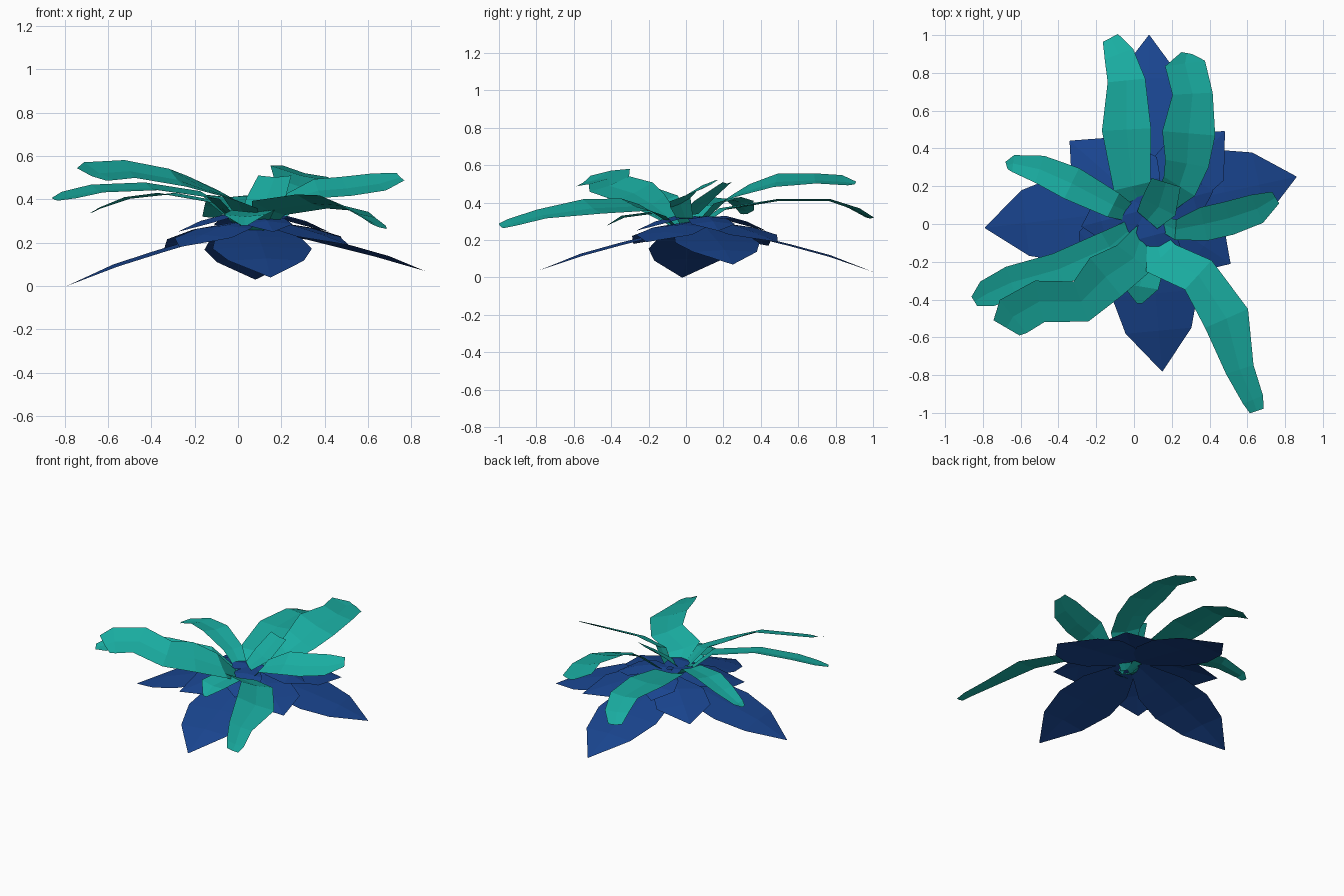
import bpy, math
from mathutils import Vector

if "Cube" in bpy.data.objects:
    bpy.data.objects.remove(bpy.data.objects["Cube"])


def material(name, rgb):
    m = bpy.data.materials.new(name)
    m.diffuse_color = (*rgb, 1)
    m.use_nodes = True
    m.node_tree.nodes["Principled BSDF"].inputs["Base Color"].default_value = m.diffuse_color
    return m


TEAL = material("teal_leaf", (0.01, 0.42, 0.36))
BLUE = material("blue_leaf", (0.01, 0.06, 0.28))


def leaf(name, rows, mat, roll=0.0, crease=0.01):
    """Flat-faced blade along a path; rows are (x, y, z, half width)."""
    verts, faces = [], []
    for i, (x, y, z, w) in enumerate(rows):
        a, b = rows[max(i - 1, 0)], rows[min(i + 1, len(rows) - 1)]
        t = Vector((b[0] - a[0], b[1] - a[1], 0)).normalized()
        side = Vector((t.y * math.cos(roll), -t.x * math.cos(roll), math.sin(roll)))
        c = Vector((x, y, z))
        verts += [c - side * w, c - Vector((0, 0, crease * min(1, w * 10))), c + side * w]
    for i in range(len(rows) - 1):
        for j in range(2):
            k = 3 * i + j
            faces.append((k, k + 1, k + 4, k + 3))
    me = bpy.data.meshes.new(name)
    me.from_pydata(verts, [], faces)
    me.materials.append(mat)
    ob = bpy.data.objects.new(name, me)
    bpy.context.collection.objects.link(ob)
    return ob


# upper teal leaves
leaf("upper_leaf_back", [(.07, .03, .25, .03), (-.01, .2, .37, .1), (-.04, .5, .42, .13),
     (-.04, .76, .42, .1), (-.08, .9, .37, .08), (-.125, .985, .32, .045)], TEAL)
leaf("upper_leaf_back_right", [(.1, .03, .25, .03), (.24, .2, .42, .1), (.28, .32, .47, .12),
     (.29, .48, .52, .145), (.31, .69, .53, .11), (.27, .85, .52, .11), (.28, .905, .505, .03)],
     TEAL, -.25)
leaf("upper_leaf_right", [(.1, .02, .25, .03), (.22, -.03, .4, .06), (.37, 0, .45, .1),
     (.5, .03, .46, .1), (.65, .08, .48, .09), (.75, .14, .505, .04)], TEAL, -.45)
leaf("upper_leaf_left", [(.04, .02, .25, .03), (-.13, -.12, .42, .09), (-.4, -.24, .46, .09),
     (-.65, -.31, .45, .09), (-.78, -.37, .42, .075), (-.845, -.41, .40, .03)], TEAL, .2)
leaf("upper_leaf_front_left", [(.06, 0, .25, .03), (0, -.18, .4, .12), (-.15, -.28, .46, .14),
     (-.28, -.41, .5, .12), (-.5, -.41, .54, .12), (-.64, -.49, .53, .12),
     (-.675, -.55, .515, .085)], TEAL, .35)
leaf("upper_leaf_back_left", [(.04, .03, .25, .03), (-.11, .1, .39, .07), (-.33, .215, .43, .09),
     (-.5, .29, .41, .075), (-.64, .32, .36, .045), (-.675, .31, .34, .02)], TEAL)
leaf("upper_leaf_front_right", [(.1, -.02, .25, .03), (.14, -.18, .36, .11), (.34, -.27, .39, .11),
     (.49, -.5, .38, .13), (.56, -.77, .34, .08), (.63, -.93, .295, .06),
     (.65, -.99, .275, .04)], TEAL, .3)
leaf("upper_leaf_front", [(.07, -.03, .24, .04), (.07, -.18, .35, .1), (.03, -.33, .33, .1),
     (.03, -.42, .28, .015)], TEAL)
leaf("upper_leaf_inner", [(.07, .02, .34, .07), (.13, .09, .41, .1), (.17, .22, .51, .08)], TEAL)

# lower blue leaves, each tapering from the hub to a pointed tip
HUB = Vector((.07, .08, 0))


def lower_leaf(name, tip, profile, z0, crease):
    d = Vector((tip[0], tip[1], 0)) - HUB
    rows = []
    for f, w, drop in profile:
        p = HUB + d * f
        rows.append((p.x, p.y, z0 + (tip[2] - z0) * drop, w))
    leaf(name, rows, BLUE, 0, crease)


LARGE = [(.04, .06, 0), (.3, .2, .25), (.52, .23, .45), (.75, .175, .68), (1, .002, 1)]
SMALL = [(.04, .05, 0), (.4, .17, .3), (.68, .18, .65), (1, .002, 1)]

for name, tip in (("left", (-.79, -.02, 0)), ("back", (.08, 1, .03)),
                  ("right", (.86, .25, .07)), ("front", (.15, -.78, .04))):
    lower_leaf("lower_leaf_" + name, tip, LARGE, .28, -.01)

for name, tip in (("back_left", (-.34, .44, .17)), ("back_right", (.48, .49, .19)),
                  ("front_right", (.51, -.21, .19)), ("front_left", (-.27, -.28, .18))):
    lower_leaf("middle_leaf_" + name, tip, SMALL, .30, -.015)

# small top whorl of blue leaves
for i in range(4):
    a = math.radians(15 + 90 * i)
    tip = (HUB.x + .36 * math.cos(a), HUB.y + .36 * math.sin(a), .25)
    lower_leaf("inner_lower_leaf_%d" % (i + 1), tip, [(.05, .04, 0), (.4, .11, .1),
               (.7, .12, .5), (1, .002, 1)], .32, -.015)
